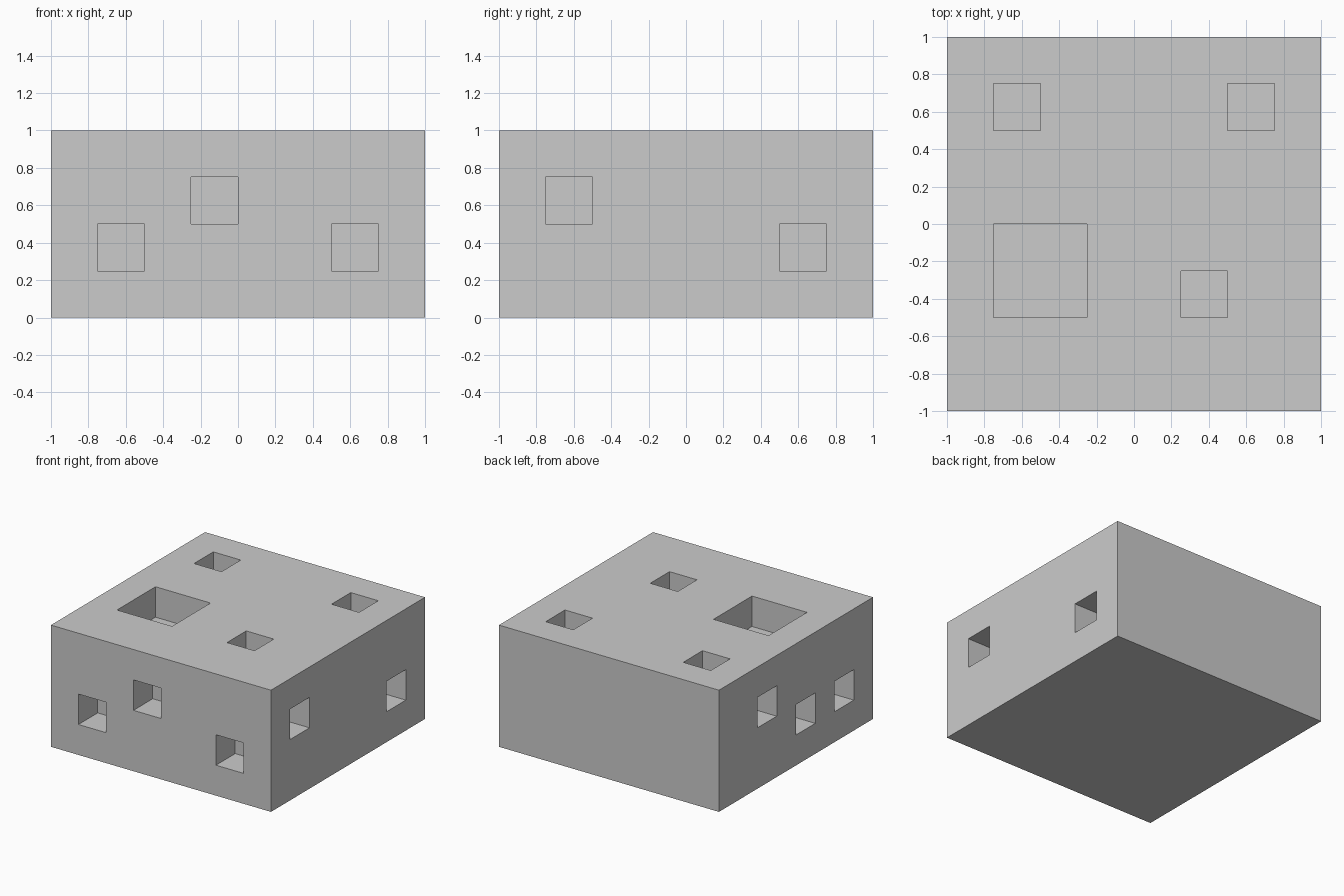
import bpy, bmesh
from mathutils import Vector, Matrix

if "Cube" in bpy.data.objects:
    bpy.data.objects.remove(bpy.data.objects["Cube"])

S = 0.25  # module: pocket size and depth

# Pockets: outward side direction, min corner and max corner of the opening
POCKETS = [
    # top
    ((0, 0, 1), (-0.75, 0.5, 1), (-0.5, 0.75, 1)),
    ((0, 0, 1), (0.5, 0.5, 1), (0.75, 0.75, 1)),
    ((0, 0, 1), (0.25, -0.5, 1), (0.5, -0.25, 1)),
    ((0, 0, 1), (-0.75, -0.5, 1), (-0.25, 0, 1)),
    # front
    ((0, -1, 0), (-0.75, -1, 0.25), (-0.5, -1, 0.5)),
    ((0, -1, 0), (-0.25, -1, 0.5), (0, -1, 0.75)),
    ((0, -1, 0), (0.5, -1, 0.25), (0.75, -1, 0.5)),
    # right
    ((1, 0, 0), (1, -0.75, 0.5), (1, -0.5, 0.75)),
    ((1, 0, 0), (1, 0.5, 0.25), (1, 0.75, 0.5)),
    # left
    ((-1, 0, 0), (-1, 0.25, 0.5), (-1, 0.5, 0.75)),
    ((-1, 0, 0), (-1, -0.25, 0.25), (-1, 0, 0.5)),
    ((-1, 0, 0), (-1, -0.75, 0.25), (-1, -0.5, 0.5)),
]

# Solid block, cut into a regular grid
bm = bmesh.new()
bmesh.ops.create_cube(bm, size=1, matrix=Matrix.Translation((0, 0, 0.5)) @ Matrix.Diagonal((2, 2, 1, 1)))
for axis, start, count in ((0, -1, 8), (1, -1, 8), (2, 0, 4)):
    for i in range(1, count):
        co, no = Vector(), Vector()
        co[axis], no[axis] = start + i * S, 1
        bmesh.ops.bisect_plane(bm, geom=bm.verts[:] + bm.edges[:] + bm.faces[:],
                               plane_co=co, plane_no=no)


def sink_pocket(direction, lo, hi):
    """Push the grid cells inside the opening straight into the block."""
    d = Vector(direction)
    bm.normal_update()
    cells = [f for f in bm.faces if f.normal.dot(d) > 0.9 and
             all(a - 0.01 < c < b + 0.01 for a, c, b in zip(lo, f.calc_center_median(), hi))]
    new = bmesh.ops.extrude_face_region(bm, geom=cells)["geom"]
    left = [f for f in cells if f.is_valid]
    if left:
        bmesh.ops.delete(bm, geom=left, context='FACES')
    bmesh.ops.translate(bm, vec=-d * S, verts=[v for v in new if isinstance(v, bmesh.types.BMVert)])


for pocket in POCKETS:
    sink_pocket(*pocket)

bmesh.ops.recalc_face_normals(bm, faces=bm.faces[:])
mesh = bpy.data.meshes.new("pocketed_block")
bm.to_mesh(mesh)
bm.free()
bpy.context.collection.objects.link(bpy.data.objects.new("pocketed_block", mesh))
